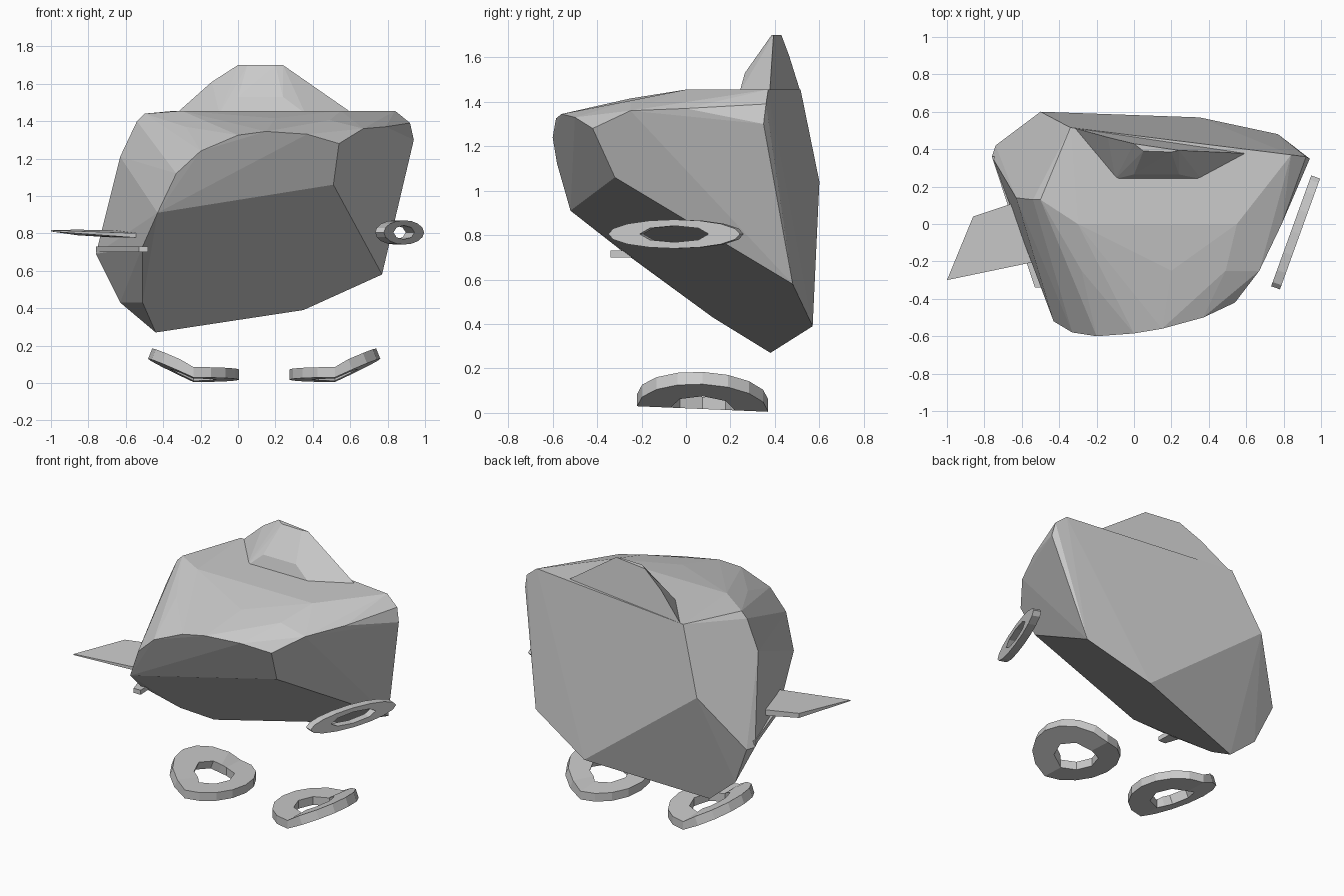
import bpy, bmesh, math

if "Cube" in bpy.data.objects:
    bpy.data.objects.remove(bpy.data.objects["Cube"])

grey = bpy.data.materials.new("stone grey")
grey.diffuse_color = (0.6, 0.6, 0.6, 1)
grey.use_nodes = True
grey.node_tree.nodes["Principled BSDF"].inputs["Base Color"].default_value = grey.diffuse_color


def finish(bm, name):
    bmesh.ops.recalc_face_normals(bm, faces=bm.faces[:])
    mesh = bpy.data.meshes.new(name)
    bm.to_mesh(mesh)
    bm.free()
    mesh.materials.append(grey)
    obj = bpy.data.objects.new(name, mesh)
    bpy.context.collection.objects.link(obj)
    return obj


def hull(name, points):
    """Faceted solid wrapped around a few corner points."""
    bm = bmesh.new()
    verts = [bm.verts.new(p) for p in points]
    res = bmesh.ops.convex_hull(bm, input=verts)
    loose = {v for v in res["geom_interior"] + res["geom_unused"]
             if isinstance(v, bmesh.types.BMVert)}
    bmesh.ops.delete(bm, geom=list(loose), context='VERTS')
    bmesh.ops.dissolve_limit(bm, angle_limit=math.radians(2),
                             verts=bm.verts[:], edges=bm.edges[:])
    return finish(bm, name)


def ring(name, outer, inner, place, n=16):
    """Flat oval ring with an eight-sided hole; place(u, v, side) gives the 3D position."""
    bm = bmesh.new()
    loops = []
    for (ru, rv), hole in ((outer, False), (inner, True)):
        for side in (0, 1):
            loop = []
            for i in range(n):
                a = 2 * math.pi * i / n
                k = math.cos(math.pi / 8) if hole and i % 2 else 1
                loop.append(bm.verts.new(place(ru * k * math.cos(a), rv * k * math.sin(a), side)))
            loops.append(loop)
    ob, ot, ib, it = loops
    for a, b in ((ob, ot), (ot, it), (it, ib), (ib, ob)):
        for i in range(n):
            j = (i + 1) % n
            bm.faces.new((a[i], a[j], b[j], b[i]))
    return finish(bm, name)


def on_back(x, z):
    """Point on the slanted flat back of the body."""
    return (x, 0.57 - 0.148 * (x - 0.35) - 0.147 * (z - 0.39), z)


# Body: rounded block cut by flat planes
underside = [(-.44, .38, .27), (.35, .57, .39), (.77, .48, .58), (.51, -.32, 1.06),
             (-.51, -.29, .73), (-.49, -.05, .56), (-.51, .12, .43), (-.63, .38, .43)]
front = [(.54, -.42, 1.28), (.37, -.5, 1.33), (.15, -.56, 1.345), (0, -.585, 1.325),
         (-.2, -.6, 1.24), (-.33, -.58, 1.12), (-.43, -.52, .91)]
shoulder = [(.67, -.25, 1.36), (.49, -.25, 1.405), (.2, -.25, 1.415), (-.07, -.25, 1.41),
            (-.28, -.25, 1.37), (-.45, -.25, 1.2), (-.53, -.25, .85)]
top = [(-.33, .24, 1.455), (.6, .24, 1.455), (-.3, 0, 1.455), (.55, 0, 1.455),
       (.79, 0, 1.37), (.84, .37, 1.455), (.92, .36, 1.39)]
left = [(-.5, .13, 1.44), (-.54, .13, 1.4), (-.63, .14, 1.21), (-.63, .1, .82),
        (-.57, 0, .9), (-.54, 0, 1.2), (-.43, 0, 1.4), (-.7, .3, .82),
        (-.76, .36, .69), (-.74, .42, .69)]
back = [on_back(-.5, 1.04), on_back(-.34, 1.455), on_back(.94, 1.3)]
hull("body", underside + front + shoulder + top + left + back)

# Crest on the top rear edge
outline = [(-.32, 1.45), (-.14, 1.61), (0, 1.7), (.24, 1.7), (.42, 1.55), (.6, 1.45)]
hull("crest", [on_back(x, z) for x, z in outline] +
     [(-.1, .24, 1.44), (.36, .24, 1.44), (0, .265, 1.53), (.24, .265, 1.53),
      (.05, .39, 1.7), (.2, .385, 1.7)])

# Thin ledge along the left side
hull("side_ledge", [(x, y, z) for z in (.7, .73)
                    for x, y in ((-.76, .36), (-.65, .08), (-.53, -.34), (-.48, -.34), (-.5, .36))])

# Fin sticking out to the left
hull("side_fin", [(-1, -.3, .81), (-1, -.3, .817), (-.86, .04, .79), (-.86, .04, .82),
                  (-.62, .12, .775), (-.62, .12, .815), (-.5, .12, .775), (-.5, .12, .81),
                  (-.52, -.2, .775), (-.52, -.2, .8)])

# Upright ring on the right side
direction = (.34, .9403)


def place_side(u, v, side):
    w = .025 if side else -.025
    dx, dy = direction
    return (.864 + dx * u + dy * w, -.045 + dy * u - dx * w, .805 + v)


ring("side_ring", (.315, .065), (.165, .037), place_side)

# Two foot rings, outer halves bent upward, mirrored about x = 0.14
for sign, name in ((-1, "left_foot_ring"), (1, "right_foot_ring")):
    def place_foot(u, v, side, s=sign):
        lift = max(0, u) * .46
        shift = -.022 * side if u > 0.01 else 0
        z = .005 + .025 * (.295 - v) / .59 + lift + .055 * side
        return (.14 + s * (.378 + u - shift * -1), .075 + v, z)
    ring(name, (.243, .295), (.125, .145), place_foot)
